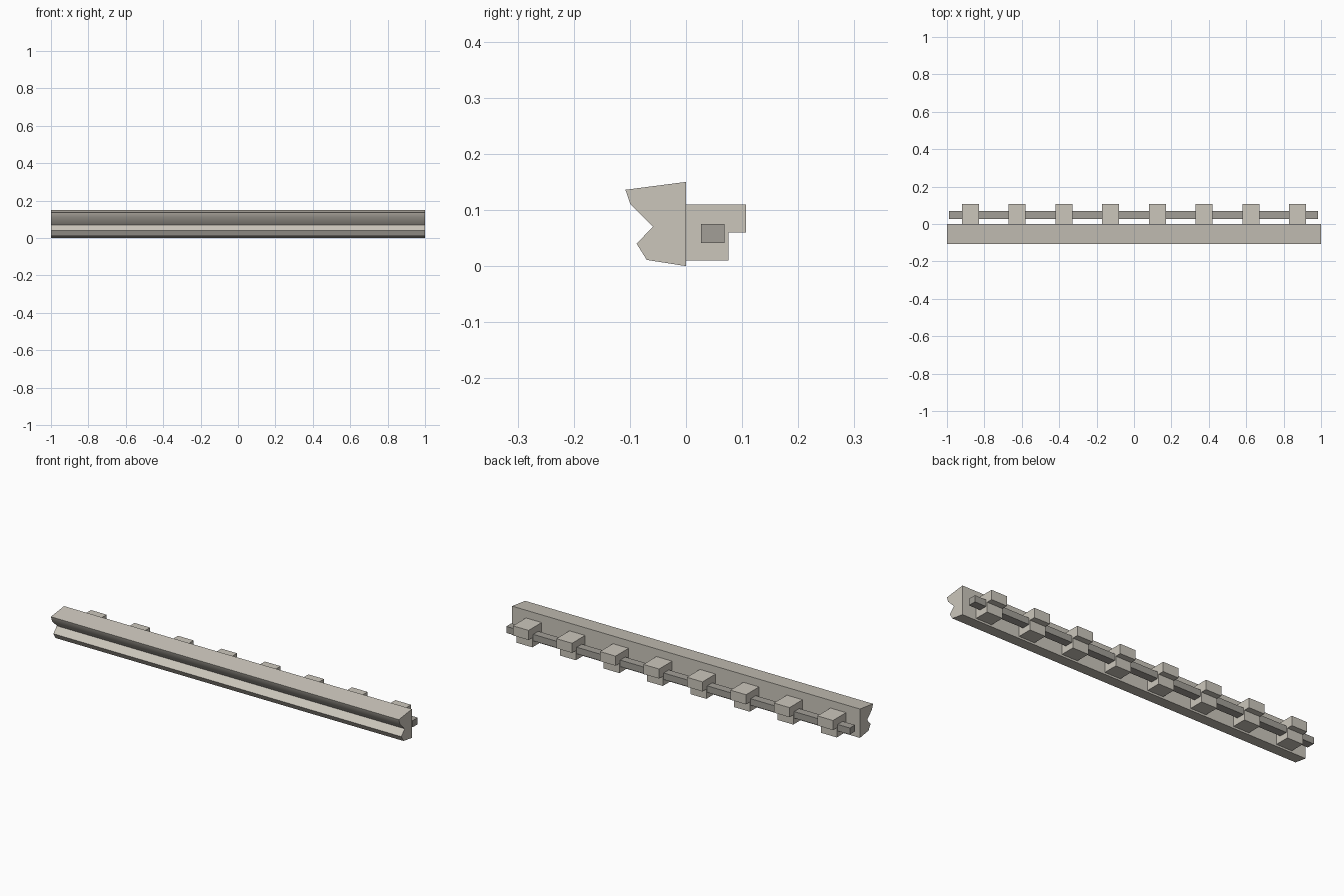
import bpy, bmesh, math

if "Cube" in bpy.data.objects:
    bpy.data.objects.remove(bpy.data.objects["Cube"])


def material(name, rgb):
    m = bpy.data.materials.new(name)
    m.diffuse_color = (*rgb, 1)
    m.use_nodes = True
    m.node_tree.nodes["Principled BSDF"].inputs["Base Color"].default_value = m.diffuse_color
    return m


stone = material("pale stone", (0.60, 0.565, 0.50))
dark_stone = material("grey stone", (0.36, 0.345, 0.31))


def extrude_x(name, profile, x0, x1, mat):
    """Solid made by sweeping a (y, z) profile along x."""
    bm = bmesh.new()
    face = bm.faces.new([bm.verts.new((x0, y, z)) for y, z in profile])
    new = bmesh.ops.extrude_face_region(bm, geom=[face])["geom"]
    for v in new:
        if isinstance(v, bmesh.types.BMVert):
            v.co.x = x1
    bmesh.ops.recalc_face_normals(bm, faces=bm.faces)
    mesh = bpy.data.meshes.new(name)
    bm.to_mesh(mesh)
    bm.free()
    mesh.materials.append(mat)
    obj = bpy.data.objects.new(name, mesh)
    bpy.context.collection.objects.link(obj)
    return obj


def rect(y0, y1, z0, z1):
    return [(y0, z0), (y1, z0), (y1, z1), (y0, z1)]


# Moulded front rail, with a softly shaded cove
rail = extrude_x("moulding_rail", [
    (0, 0), (0, 0.15), (-0.108, 0.136), (-0.099, 0.11),
    (-0.059, 0.07), (-0.088, 0.04), (-0.07, 0.011)], -1, 1, stone)
bpy.context.view_layer.objects.active = rail
rail.select_set(True)
bpy.ops.object.shade_smooth_by_angle(angle=math.radians(30))

# Rod running through the brackets behind the rail
extrude_x("rear_rod", rect(0.027, 0.069, 0.041, 0.075), -0.99, 0.985, dark_stone)

# Row of stepped brackets
for i in range(8):
    x = -0.875 + 0.25 * i
    extrude_x(f"bracket_top_{i + 1}", rect(0, 0.107, 0.06, 0.11), x - 0.045, x + 0.045, stone)
    extrude_x(f"bracket_base_{i + 1}", rect(0, 0.076, 0.01, 0.06), x - 0.045, x + 0.045, stone)
